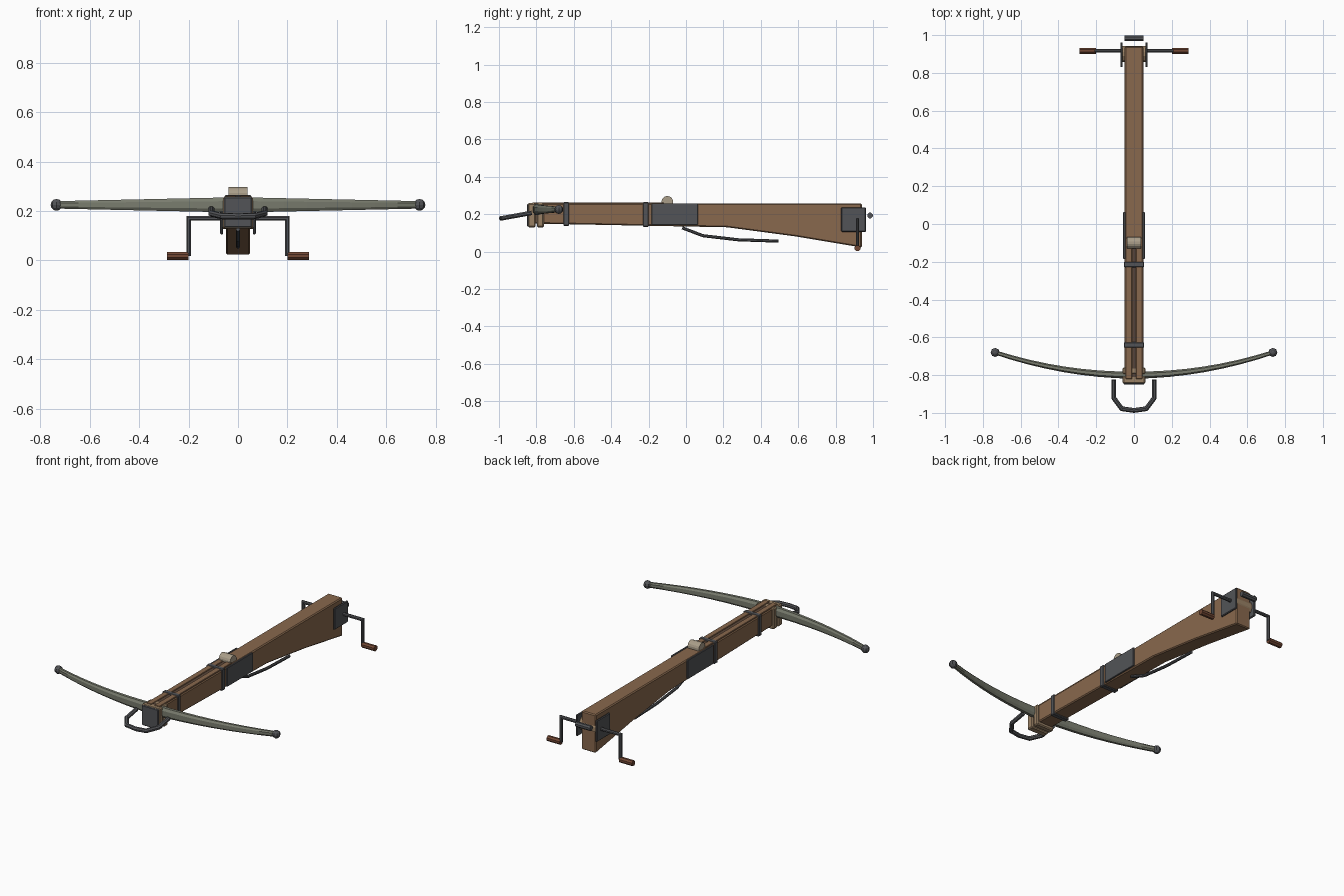
import bpy, bmesh, math
from mathutils import Vector

if "Cube" in bpy.data.objects:
    bpy.data.objects.remove(bpy.data.objects["Cube"])


def material(name, rgb):
    m = bpy.data.materials.new(name)
    m.diffuse_color = (*rgb, 1)
    m.use_nodes = True
    m.node_tree.nodes["Principled BSDF"].inputs["Base Color"].default_value = m.diffuse_color
    return m


WOOD = material("wood", (0.25, 0.14, 0.075))
GROOVE = material("groove_wood", (0.10, 0.06, 0.04))
IRON = material("iron", (0.085, 0.088, 0.095))
BOW = material("bow_steel", (0.19, 0.20, 0.155))
CORD = material("binding", (0.32, 0.22, 0.13))
BONE = material("bone", (0.40, 0.34, 0.25))
GRIP = material("grip_wood", (0.17, 0.065, 0.035))


def finish(name, bm, mat, bevel=0):
    bmesh.ops.recalc_face_normals(bm, faces=bm.faces)
    me = bpy.data.meshes.new(name)
    bm.to_mesh(me)
    bm.free()
    me.materials.append(mat)
    ob = bpy.data.objects.new(name, me)
    bpy.context.collection.objects.link(ob)
    if bevel:
        mod = ob.modifiers.new("bevel", 'BEVEL')
        mod.width = bevel
        mod.segments = 1
    return ob


def box(name, x, y, z, mat, bevel=0.004):
    """Box from (min, max) ranges."""
    bm = bmesh.new()
    bmesh.ops.create_cube(bm, size=1)
    for v in bm.verts:
        v.co = [(a + b) / 2 + c * (b - a) for (a, b), c in zip((x, y, z), v.co)]
    return finish(name, bm, mat, bevel)


def loft(name, rings, mat):
    """Skin a list of closed rings and cap both ends."""
    bm = bmesh.new()
    loops = [[bm.verts.new(p) for p in r] for r in rings]
    n = len(loops[0])
    for a, b in zip(loops, loops[1:]):
        for i in range(n):
            bm.faces.new((a[i], a[(i + 1) % n], b[(i + 1) % n], b[i]))
    bm.faces.new(loops[0])
    bm.faces.new(loops[-1])
    return finish(name, bm, mat)


def tube(name, pts, r, mat, sides=8):
    """Round bar along a path lying in one plane, with mitred corners."""
    pts = [Vector(p) for p in pts]
    dirs = [(b - a).normalized() for a, b in zip(pts, pts[1:])]
    normal = Vector((1, 0, 0)) if abs(dirs[0].x) < 0.9 else Vector((0, 1, 0))
    for a, b in zip(dirs, dirs[1:]):
        if a.cross(b).length > 1e-3:
            normal = a.cross(b).normalized()
            break
    rings = []
    for i, p in enumerate(pts):
        a, b = dirs[max(i - 1, 0)], dirs[min(i, len(dirs) - 1)]
        t = (a + b).normalized()
        side = t.cross(normal).normalized() / max(t.dot(a), 0.5)
        up = normal
        rings.append([p + r * (math.cos(k) * side + math.sin(k) * up)
                      for k in (2 * math.pi * (j + 0.5) / sides for j in range(sides))])
    return loft(name, rings, mat)


# Stock: side profile extruded across the width
profile = [(-0.82, 0.257), (0.94, 0.257), (0.94, 0.022), (0.58, 0.082),
           (0.22, 0.13), (-0.2, 0.138), (-0.82, 0.15)]
bm = bmesh.new()
face = bm.faces.new([bm.verts.new((-0.049, y, z)) for y, z in profile])
ext = bmesh.ops.extrude_face_region(bm, geom=[face])
for v in ext["geom"]:
    if isinstance(v, bmesh.types.BMVert):
        v.co.x = 0.049
finish("stock", bm, WOOD, 0.006)

# Bolt groove between two low rails
box("bolt_groove", (-0.012, 0.012), (-0.83, -0.12), (0.25, 0.2585), GROOVE, 0)
for s, side in ((-1, "left"), (1, "right")):
    box("rail_" + side, sorted((s * 0.010, s * 0.044)), (-0.82, -0.12), (0.25, 0.263), WOOD, 0.002)

# Bow: tapered octagonal section swept along a shallow curve
rings = []
for i in range(-8, 9):
    u = i / 8
    hy, hz = 0.019 - 0.008 * abs(u), 0.031 - 0.016 * abs(u)
    c = Vector((0.735 * u, -0.80 + 0.12 * u * u, 0.225))
    n = Vector((-0.24 * u, 0.735, 0)).normalized()
    sec = [(1, .5), (.5, 1), (-.5, 1), (-1, .5), (-1, -.5), (-.5, -1), (.5, -1), (1, -.5)]
    rings.append([c + n * hy * a + Vector((0, 0, hz * b)) for a, b in sec])
loft("bow", rings, BOW)
for s, side in ((-1, "left"), (1, "right")):
    bm = bmesh.new()
    bmesh.ops.create_uvsphere(bm, u_segments=8, v_segments=6, radius=0.024)
    bmesh.ops.translate(bm, verts=bm.verts, vec=(s * 0.735, -0.68, 0.225))
    finish("bow_tip_" + side, bm, IRON)

# Nose: two bindings and a front plate
box("front_binding", (-0.06, 0.06), (-0.845, -0.805), (0.13, 0.259), CORD, 0.006)
box("rear_binding", (-0.06, 0.06), (-0.796, -0.76), (0.13, 0.259), CORD, 0.006)
box("nose_plate", (-0.056, 0.056), (-0.849, -0.835), (0.133, 0.256), IRON)

# Foot stirrup: slopes down toward the front
stirrup = [(-0.108, -0.825), (-0.108, -0.92), (-0.065, -0.978), (0, -0.987),
           (0.065, -0.978), (0.108, -0.92), (0.108, -0.825)]
tube("stirrup", [(x, y, 0.207 + (y + 0.825) * 0.18) for x, y in stirrup], 0.013, IRON)

# Iron bands around the stock
for name, y, low in (("front_band", -0.64, 0.137), ("rear_band", -0.215, 0.132)):
    box(name, (-0.054, 0.054), (y - 0.015, y + 0.015), (low, 0.265), IRON)

# Lock: side plates, roller nut and trigger lever
for s, side in ((-1, "left"), (1, "right")):
    box("lock_plate_" + side, sorted((s * 0.046, s * 0.057)), (-0.185, 0.063),
        (0.142, 0.258), IRON, 0.002)
tube("nut", [(-0.038, -0.1, 0.266), (0.038, -0.1, 0.266)], 0.031, BONE, 16)
tube("trigger_lever", [(0, -0.02, 0.127), (0, 0.09, 0.085), (0, 0.28, 0.063),
                       (0, 0.495, 0.056)], 0.009, IRON)

# Windlass: drum, plates, axle, cranks, grips and rear roller
tube("windlass_drum", [(-0.062, 0.9, 0.17), (0.062, 0.9, 0.17)], 0.045, CORD, 12)
for s, side in ((-1, "left"), (1, "right")):
    box("windlass_plate_" + side, sorted((s * 0.060, s * 0.072)), (0.83, 0.962),
        (0.105, 0.236), IRON, 0.004)
    tube("crank_" + side, [(0, 0.917, 0.17), (s * 0.2, 0.917, 0.17),
                           (s * 0.2, 0.917, 0.018)], 0.010, IRON)
    tube("crank_grip_" + side, [(s * 0.2, 0.917, 0.018), (s * 0.288, 0.917, 0.018)],
         0.017, GRIP)
tube("rear_roller", [(-0.05, 0.984, 0.193), (0.05, 0.984, 0.193)], 0.016, IRON)
